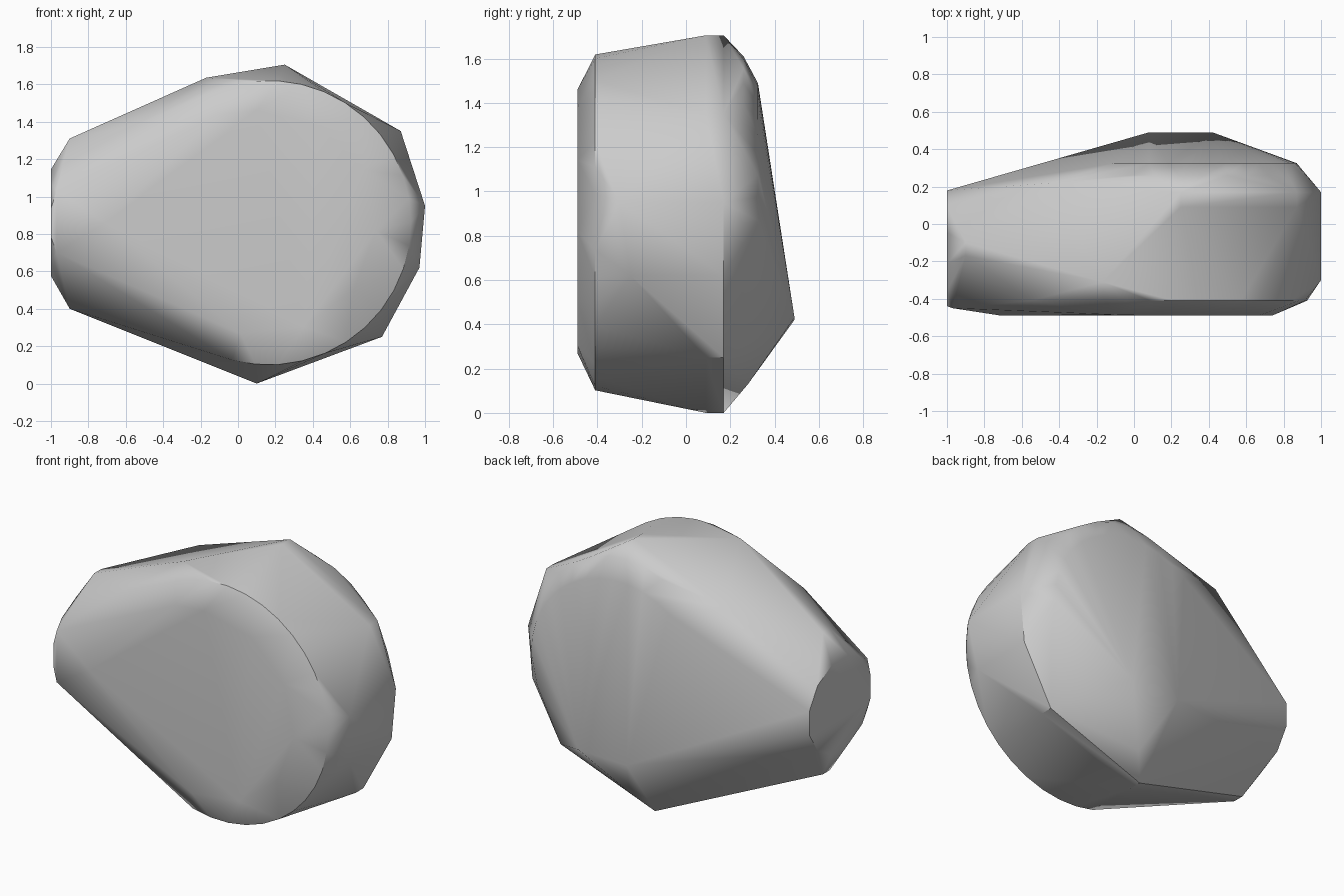
import bpy
import bmesh
from math import cos, sin, radians

# Remove the default cube
cube = bpy.data.objects.get("Cube")
if cube:
    bpy.data.objects.remove(cube, do_unlink=True)

# Stone material
stone = bpy.data.materials.new("stone_grey")
stone.use_nodes = True
colour = (0.6, 0.6, 0.6, 1)
stone.diffuse_color = colour
stone.node_tree.nodes["Principled BSDF"].inputs["Base Color"].default_value = colour


def arc(x, z, rx, rz, y, start, end, count):
    """Points of an elliptical arc lying in a plane of constant y."""
    angles = [radians(start + (end - start) * i / (count - 1)) for i in range(count)]
    return [(x + rx * cos(a), y, z + rz * sin(a)) for a in angles]


def end_cap(x, y, z, ry, rz, count):
    """Ring of points in a plane of constant x, with flat sides."""
    angles = [radians(360 * (i + 0.5) / count) for i in range(count)]
    return [(x, y + ry * cos(a), z + rz * sin(a)) for a in angles]


def ridge(x, z, y_front, y_back):
    """Two points forming a short edge that runs front to back."""
    return [(x, y_front, z), (x, y_back, z)]


points = []

# Flat front face and the rounded rim behind it
points += arc(0.12, 0.86, 0.62, 0.6, -0.49, -100, 92, 7)
points += [(-0.71, -0.49, 0.86), (-0.1, -0.485, 1.44)]
points += arc(0.165, 0.86, 0.76, 0.76, -0.41, -105, 115, 24)
points += ridge(-0.97, 1.03, -0.45, -0.41) + ridge(-0.97, 0.7, -0.45, -0.41)
points += [(-0.55, -0.41, 1.38), (-0.17, -0.31, 1.635)]

# Blunt narrow end
points += end_cap(-1, -0.13, 0.86, 0.32, 0.295, 12)
points += ridge(-0.9, 1.31, -0.17, -0.1) + ridge(-0.9, 0.4, -0.17, -0.1)

# Corners around the widest band
for x, z in ((0.25, 1.705), (0.1, 0), (0.77, 0.25), (0.87, 1.35)):
    points += ridge(x, z, 0.09, 0.17)
points += ridge(1, 0.95, -0.3, 0.17) + ridge(0.97, 0.62, -0.25, 0.17)

# Rounded upper back, its shoulder, and the low hump below it
points += arc(0.25, 0.87, 0.62, 0.62, 0.325, 0, 125, 14)
points += arc(0.25, 0.88, 0.66, 0.73, 0.26, 45, 125, 8)
points += [(-0.43, 0.22, 1.467), (0.86, 0.28, 0.65), (0.2, 0.28, 0.13)]
points += [(0.08, 0.49, 0.42), (0.42, 0.49, 0.43)]

# Wrap everything in one convex skin
bm = bmesh.new()
for p in points:
    bm.verts.new(p)
hull = bmesh.ops.convex_hull(bm, input=bm.verts)
loose = {v for v in hull["geom_interior"] + hull["geom_unused"]
         if isinstance(v, bmesh.types.BMVert)}
bmesh.ops.delete(bm, geom=list(loose), context="VERTS")
bmesh.ops.recalc_face_normals(bm, faces=bm.faces)

mesh = bpy.data.meshes.new("boulder")
bm.to_mesh(mesh)
bm.free()
mesh.materials.append(stone)
boulder = bpy.data.objects.new("boulder", mesh)
bpy.context.collection.objects.link(boulder)

# Soft shading that keeps the broad faces flat
bpy.ops.object.select_all(action="DESELECT")
boulder.select_set(True)
bpy.context.view_layer.objects.active = boulder
bpy.ops.object.shade_smooth_by_angle(angle=radians(38))
weighted = boulder.modifiers.new("soft_normals", "WEIGHTED_NORMAL")
weighted.keep_sharp = True
